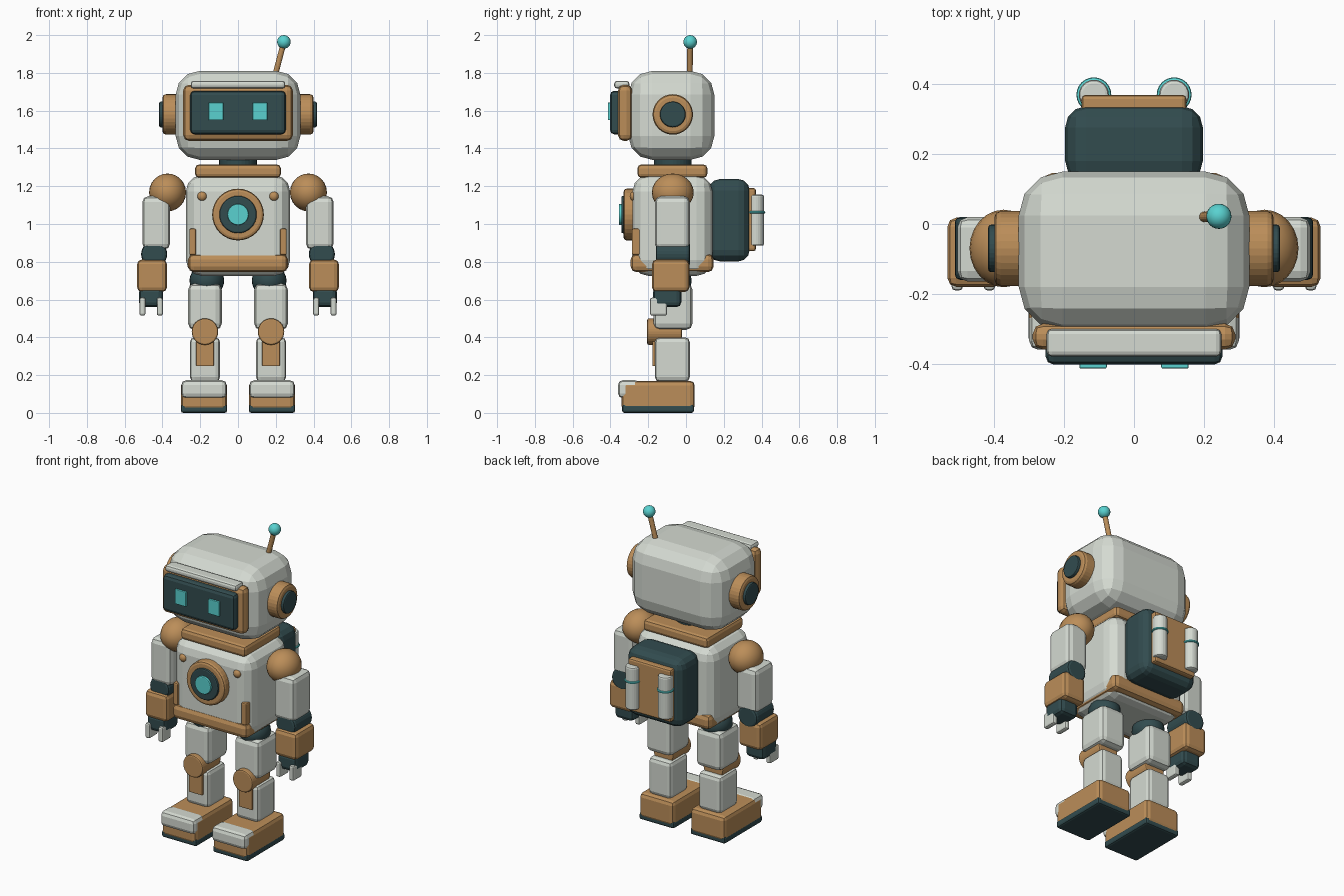
import bpy
import math
from mathutils import Vector

cube = bpy.data.objects.get("Cube")
if cube:
    bpy.data.objects.remove(cube, do_unlink=True)


def material(name, rgb):
    mat = bpy.data.materials.new(name)
    mat.use_nodes = True
    mat.diffuse_color = (*rgb, 1)
    mat.node_tree.nodes["Principled BSDF"].inputs["Base Color"].default_value = (*rgb, 1)
    return mat


SHELL = material("pale_shell", (0.66, 0.70, 0.64))
COPPER = material("copper", (0.50, 0.27, 0.10))
DARK = material("dark_teal", (0.032, 0.072, 0.078))
GLOW = material("cyan_glow", (0.10, 0.64, 0.63))

ALONG = {"x": (0, math.pi / 2, 0), "y": (math.pi / 2, 0, 0), "z": (0, 0, 0)}


def finish(name, mat, bevel=0, segments=2):
    ob = bpy.context.object
    ob.name = name
    ob.data.materials.append(mat)
    if bevel:
        mod = ob.modifiers.new("rounded_edges", "BEVEL")
        mod.width = bevel
        mod.segments = segments
        mod.limit_method = "ANGLE"
        mod.angle_limit = math.radians(40)
    return ob


def box(name, mat, x, y, z, bevel=0.02, segments=2):
    """Rounded box from its (low, high) extents on each axis."""
    spans = (x, y, z)
    bpy.ops.mesh.primitive_cube_add(size=1, location=[sum(s) / 2 for s in spans])
    ob = bpy.context.object
    for v in ob.data.vertices:
        v.co = [c * abs(s[1] - s[0]) for c, s in zip(v.co, spans)]
    return finish(name, mat, bevel, segments)


def rod(name, mat, centre, radius, length, axis, bevel=0.0, sides=32):
    bpy.ops.mesh.primitive_cylinder_add(vertices=sides, radius=radius, depth=length,
                                        location=centre, rotation=ALONG[axis])
    return finish(name, mat, bevel)


def ball(name, mat, centre, size, sides=24):
    bpy.ops.mesh.primitive_uv_sphere_add(segments=sides, ring_count=sides // 2,
                                         radius=1, location=centre)
    for v in bpy.context.object.data.vertices:
        v.co = [c * s for c, s in zip(v.co, size)]
    bpy.ops.object.shade_smooth()
    return finish(name, mat)


def centred(half, middle=0):
    return (middle - half, middle + half)


MID = -0.07  # depth of the body axis

# Head and face
box("head", SHELL, centred(0.33), (-0.305, 0.15), (1.34, 1.81), 0.125, 3)
box("face_bezel", COPPER, centred(0.29), (-0.36, -0.285), (1.44, 1.737), 0.03)
box("face_screen", DARK, centred(0.253), (-0.402, -0.33), (1.475, 1.705), 0.022)
box("brow", SHELL, centred(0.25), (-0.38, -0.30), (1.717, 1.758), 0.015)

# Antenna
foot, tip = Vector((0.192, 0.02, 1.77)), Vector((0.243, 0.022, 1.964))
antenna = rod("antenna_rod", COPPER, (foot + tip) / 2, 0.015, (tip - foot).length, "z", sides=16)
antenna.rotation_euler = (tip - foot).to_track_quat("Z", "Y").to_euler()
ball("antenna_tip", GLOW, tip, (0.036,) * 3)

# Neck, collar, torso and belt
rod("neck", DARK, (0, MID, 1.32), 0.1, 0.12, "z")
box("collar", COPPER, centred(0.227), (-0.257, 0.113), (1.245, 1.315), 0.02)
box("torso", SHELL, centred(0.276), (-0.283, 0.14), (0.725, 1.258), 0.085, 3)
box("belt", COPPER, centred(0.264), (-0.293, 0.146), (0.745, 0.842), 0.03)

# Chest reactor
rod("reactor_ring", COPPER, (0, -0.295, 1.05), 0.137, 0.07, "y", 0.015)
rod("reactor_dish", DARK, (0, -0.30, 1.05), 0.099, 0.085, "y", 0.008)
rod("reactor_core", GLOW, (0, -0.32, 1.05), 0.056, 0.072, "y", 0.005)

# Backpack
box("backpack", DARK, centred(0.197), (0.12, 0.337), (0.802, 1.238), 0.06, 3)
box("backpack_panel", COPPER, centred(0.15), (0.32, 0.37), (0.857, 1.19), 0.012)

for side, s in (("left", 1), ("right", -1)):

    def part(name):
        return side + "_" + name

    # Eye, ear and torso trim
    box(part("eye"), GLOW, centred(0.039, s * 0.117), (-0.414, -0.39), (1.55, 1.643), 0.004)
    rod(part("ear"), COPPER, (s * 0.355, MID, 1.58), 0.107, 0.09, "x", 0.018)
    rod(part("ear_cap"), DARK, (s * 0.38, MID, 1.58), 0.068, 0.075, "x", 0.008)
    ball(part("chest_bolt"), COPPER, (s * 0.19, -0.278, 1.147), (0.025, 0.02, 0.025), 16)
    box(part("chest_strip"), COPPER, centred(0.018, s * 0.24), (-0.287, -0.22), (0.835, 0.975), 0.008)

    # Backpack tank
    rod(part("tank"), SHELL, (s * 0.115, 0.37, 1.02), 0.043, 0.27, "z", 0.01, 24)
    bpy.ops.mesh.primitive_torus_add(major_radius=0.043, minor_radius=0.007, major_segments=24,
                                     minor_segments=8, location=(s * 0.115, 0.37, 1.062))
    finish(part("tank_band"), GLOW)

    # Arm
    ball(part("shoulder"), COPPER, (s * 0.373, MID, 1.167), (0.098, 0.111, 0.1))
    box(part("upper_arm"), SHELL, centred(0.073, s * 0.433), (-0.165, 0.02), (0.865, 1.147), 0.03)
    rod(part("elbow"), DARK, (s * 0.444, MID, 0.84), 0.069, 0.18, "y", 0.015, 24)
    box(part("forearm"), COPPER, centred(0.079, s * 0.455), (-0.18, 0.018), (0.64, 0.812), 0.025)
    box(part("hand"), DARK, centred(0.064, s * 0.46), (-0.175, -0.025), (0.56, 0.665), 0.025)
    for label, offset in (("outer", 0.046), ("inner", -0.046)):
        box(part(label + "_finger"), SHELL, centred(0.016, s * (0.46 + offset)),
            (-0.19, -0.10), (0.515, 0.61), 0.01)

    # Leg
    ball(part("hip"), DARK, (s * 0.165, MID, 0.70), (0.092, 0.1, 0.085))
    box(part("thigh"), SHELL, centred(0.089, s * 0.175), (-0.172, 0.034), (0.44, 0.685), 0.032)
    rod(part("knee"), COPPER, (s * 0.175, -0.113, 0.43), 0.07, 0.185, "y", 0.008)
    box(part("shin"), SHELL, centred(0.08, s * 0.175), (-0.165, 0.02), (0.165, 0.40), 0.025)
    box(part("shin_plate"), COPPER, centred(0.047, s * 0.175), (-0.178, -0.15), (0.247, 0.39), 0.005)

    # Foot
    box(part("foot"), COPPER, centred(0.121, s * 0.18), (-0.342, 0.046), (0.012, 0.17), 0.025)
    box(part("sole"), DARK, centred(0.122, s * 0.18), (-0.338, 0.042), (0, 0.045), 0.012)
    box(part("toe_cap"), SHELL, centred(0.12, s * 0.18), (-0.36, -0.245), (0.078, 0.173), 0.025)
